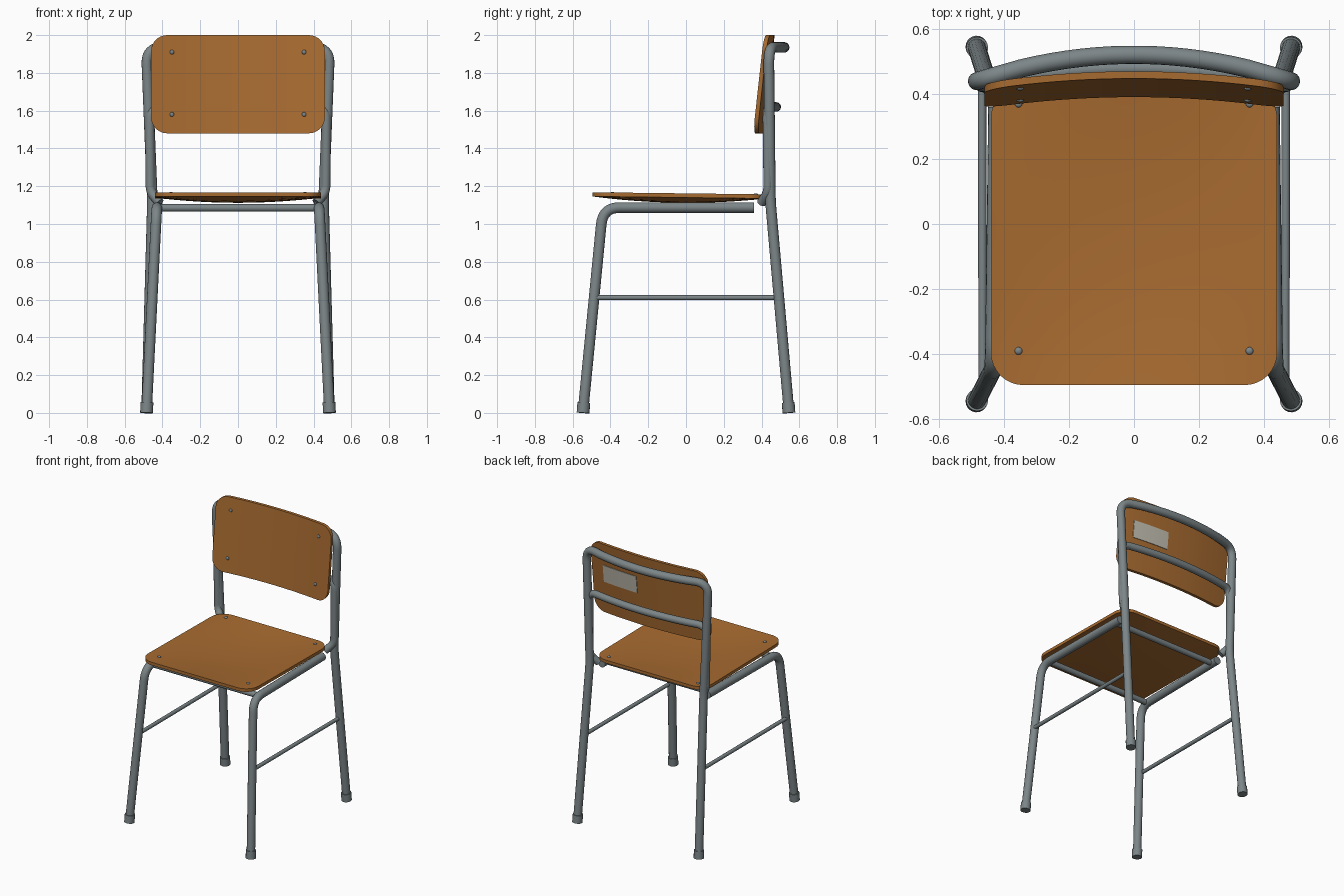
import bpy, bmesh, math
from mathutils import Vector

if "Cube" in bpy.data.objects:
    bpy.data.objects.remove(bpy.data.objects["Cube"])


def material(name, rgb):
    m = bpy.data.materials.new(name)
    m.diffuse_color = (*rgb, 1)
    m.use_nodes = True
    m.node_tree.nodes["Principled BSDF"].inputs["Base Color"].default_value = m.diffuse_color
    return m


STEEL = material("grey steel", (0.20, 0.235, 0.245))
WOOD = material("orange brown wood", (0.39, 0.147, 0.03))
EDGE = material("dark wood edge", (0.17, 0.075, 0.022))
LABEL = material("pale label", (0.52, 0.50, 0.42))


def finish(name, mesh, mats, angle=40):
    ob = bpy.data.objects.new(name, mesh)
    bpy.context.scene.collection.objects.link(ob)
    mesh.materials.clear()
    for m in mats:
        mesh.materials.append(m)
    bpy.ops.object.select_all(action='DESELECT')
    ob.select_set(True)
    bpy.context.view_layer.objects.active = ob
    bpy.ops.object.shade_smooth_by_angle(angle=math.radians(angle))
    return ob


def rounded(points):
    """Path of (x, y, z, corner trim): corners with a trim become smooth bends."""
    out = []
    for i, p in enumerate(points):
        c, d = Vector(p[:3]), p[3]
        if d == 0:
            out.append(c)
            continue
        a = c + (Vector(points[i - 1][:3]) - c).normalized() * d
        b = c + (Vector(points[i + 1][:3]) - c).normalized() * d
        for k in range(9):
            t = k / 8
            out.append(a * (1 - t) ** 2 + c * 2 * t * (1 - t) + b * t * t)
    return out


def tube(name, points, radius):
    cu = bpy.data.curves.new(name + "_path", 'CURVE')
    cu.dimensions = '3D'
    cu.bevel_depth = radius
    cu.bevel_resolution = 6
    cu.use_fill_caps = True
    pts = rounded(points)
    sp = cu.splines.new('POLY')
    sp.points.add(len(pts) - 1)
    for q, p in zip(sp.points, pts):
        q.co = (*p, 1)
    tmp = bpy.data.objects.new("tmp", cu)
    mesh = bpy.data.meshes.new_from_object(tmp)
    bpy.data.objects.remove(tmp)
    return finish(name, mesh, [STEEL])


def mirrored(half):
    """Full left-right path from the half that ends near the middle."""
    return half + [(-x, y, z, d) for x, y, z, d in reversed(half)]


def bowed(x_end, y_end, bow, z):
    """Half of a crossbar that bows backwards, from the side towards the middle."""
    return [(x_end * (1 - k / 10.5), y_end + bow * (1 - (1 - k / 10.5) ** 2), z, 0)
            for k in range(3, 11)]


def slab(name, w, lo, hi, r, surface, thickness, mats, rows=12):
    """Rounded rectangle bent by surface(u, v), then thickened."""
    corner = [(w - r + r * math.sin(a), r - r * math.cos(a))
              for a in [k * math.pi / 16 for k in range(9)]]
    inner = [((w - r) * k / 8, 0) for k in range(8)]
    half = inner + corner
    cols = [(-u, c) for u, c in reversed(half[1:])] + half
    bm = bmesh.new()
    grid = [[bm.verts.new(surface(u, lo + c + (hi - lo - 2 * c) * j / rows))
             for j in range(rows + 1)] for u, c in cols]
    for a, b in zip(grid, grid[1:]):
        for j in range(rows):
            bm.faces.new((a[j], b[j], b[j + 1], a[j + 1]))
    front = list(bm.faces)
    ret = bmesh.ops.extrude_face_region(bm, geom=front, use_keep_orig=True)
    back = [f for f in ret['geom'] if isinstance(f, bmesh.types.BMFace)]
    moved = [v for v in ret['geom'] if isinstance(v, bmesh.types.BMVert)]
    bmesh.ops.translate(bm, vec=thickness, verts=moved)
    flat = set(front) | set(back)
    for f in bm.faces:
        f.material_index = 0 if f in flat else len(mats) - 1
    bmesh.ops.recalc_face_normals(bm, faces=bm.faces)
    mesh = bpy.data.meshes.new(name)
    bm.to_mesh(mesh)
    bm.free()
    return finish(name, mesh, mats)


def bolt(name, loc, flat_axis):
    bm = bmesh.new()
    bmesh.ops.create_uvsphere(bm, u_segments=12, v_segments=8, radius=0.012)
    for v in bm.verts:
        v.co[flat_axis] *= 0.6
        v.co += Vector(loc)
    mesh = bpy.data.meshes.new(name)
    bm.to_mesh(mesh)
    bm.free()
    finish(name, mesh, [STEEL], 60)


# Dished seat and curved, leaning backrest
def seat_top(x, y):
    dish = (1 - (x / 0.44) ** 2) * (1 - ((y + 0.035) / 0.46) ** 2)
    return (x, y, 1.168 - 0.012 * (y + 0.495) - 0.028 * max(dish, 0))


def back_front(x, z):
    return (x, 0.355 + 0.11 * (z - 1.48) + 0.035 * (1 - (x / 0.46) ** 2), z)


def label_face(u, v):
    x, y, z = back_front(u + 0.22, v)
    return (x, y + 0.026, z)


slab("seat", 0.44, -0.495, 0.425, 0.10, seat_top, (0, 0, -0.022), [WOOD, EDGE])
slab("backrest", 0.46, 1.48, 2.0, 0.085, back_front, (0, 0.022, 0), [WOOD, EDGE])
slab("label_plate", 0.14, 1.715, 1.84, 0.004, label_face, (0, -0.005, 0), [LABEL])

# Back frame: both rear legs, uprights and bowed top rail in one bent tube
tube("back_frame", mirrored([(0.484, 0.545, 0.01, 0), (0.453, 0.447, 1.12, 0.05),
                             (0.486, 0.438, 1.935, 0.09)]
                            + bowed(0.486, 0.438, 0.082, 1.935)), 0.028)

# Lower back rail, running down beside the uprights and hooking under the seat
tube("lower_back_rail", mirrored([(0.415, 0.40, 1.112, 0), (0.464, 0.435, 1.17, 0.035),
                                  (0.468, 0.43, 1.62, 0.07)]
                                 + bowed(0.468, 0.43, 0.048, 1.62)), 0.025)

# Seat crossbars
for name, y in (("front_crossbar", -0.37), ("rear_crossbar", 0.31)):
    tube(name, [(-0.42, y, 1.085, 0), (0.42, y, 1.085, 0)], 0.02)

for s, side in ((-1, "left"), (1, "right")):
    # Front leg bending into the seat rail, and the side stretcher
    tube(side + "_front_leg", [(s * 0.484, -0.545, 0.01, 0), (s * 0.43, -0.44, 1.087, 0.09),
                               (s * 0.42, 0.36, 1.087, 0)], 0.028)
    tube(side + "_stretcher", [(s * 0.465, -0.487, 0.61, 0), (s * 0.467, 0.492, 0.61, 0)], 0.013)
    # Foot caps
    for e, end in ((-1, "front"), (1, "back")):
        tube(f"{side}_{end}_foot_cap", [(s * 0.484, e * 0.545, 0, 0),
                                        (s * 0.482, e * 0.541, 0.055, 0)], 0.034)
    # Bolts through the seat and backrest
    for y, end in ((-0.39, "front"), (0.37, "rear")):
        p = seat_top(s * 0.355, y)
        bolt(f"{side}_{end}_seat_bolt", p, 2)
    for z, end in ((1.58, "lower"), (1.91, "upper")):
        bolt(f"{side}_{end}_back_bolt", back_front(s * 0.35, z), 1)
